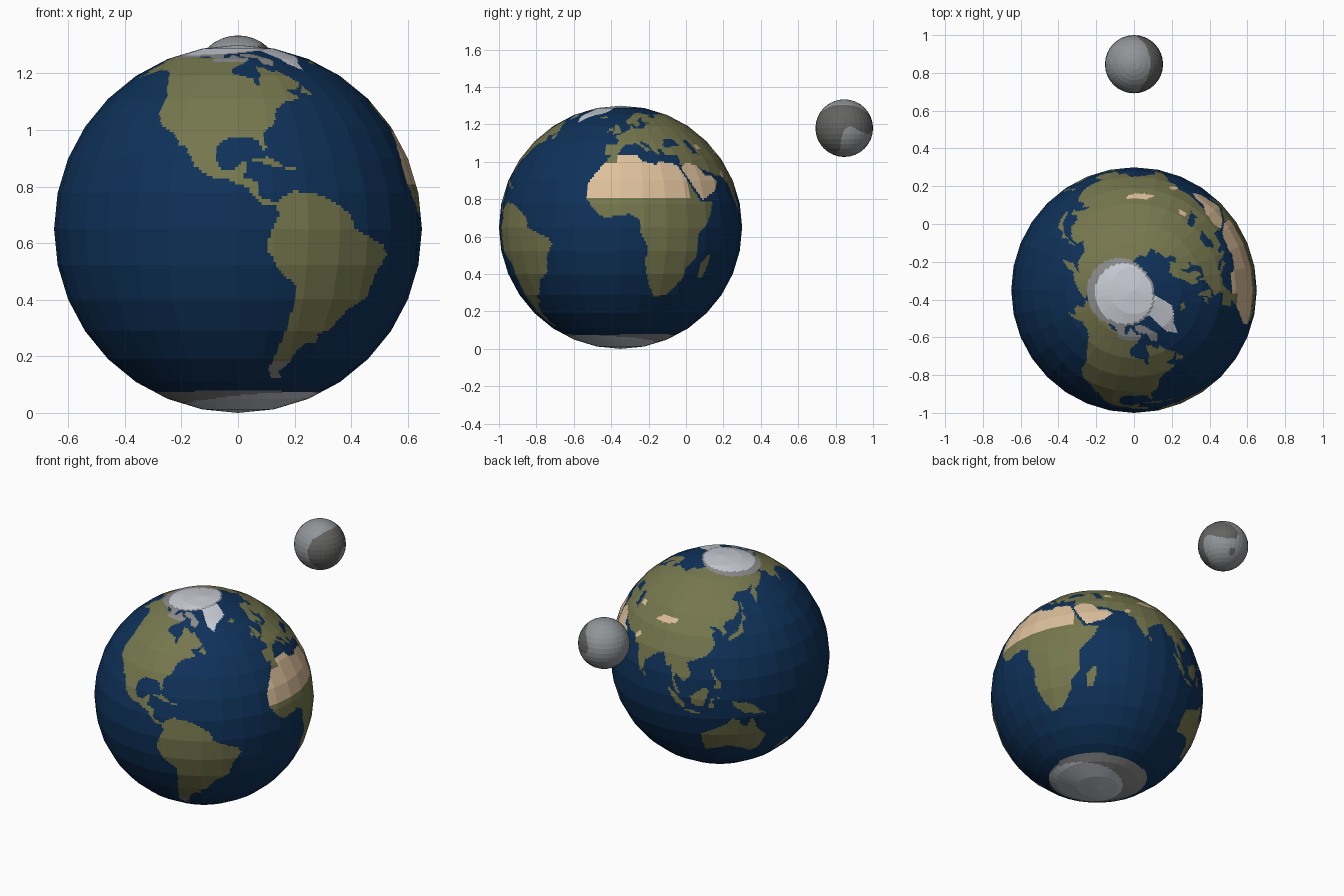
import bpy, bmesh
from math import sin, cos, radians, pi
from mathutils import Vector


def material(name, r, g, b):
    m = bpy.data.materials.new(name)
    m.diffuse_color = (r, g, b, 1)
    return m


OCEAN, LAND, DESERT, ICE, FROST = range(5)
globe_mats = [material("ocean_blue", .0045, .031, .10), material("land_green", .18, .185, .075),
              material("desert_sand", .73, .53, .33), material("ice_white", .58, .60, .66),
              material("frost_grey", .26, .26, .26)]
moon_mats = [material("moon_light_grey", .28, .30, .31), material("moon_dark_grey", .125, .125, .12)]

# Coarse coast outlines: (longitude, latitude) in degrees
NORTH_AMERICA = [
    (-168, 66), (-162, 70), (-156, 71), (-141, 70), (-128, 70), (-115, 68), (-100, 68), (-95, 72),
    (-86, 68.5), (-82, 69), (-82, 67), (-87, 64), (-94, 61), (-94, 58), (-88, 56.5), (-82, 55),
    (-82, 52.5), (-79, 51.5), (-79, 55), (-77, 57), (-78, 62.5), (-73, 62), (-69, 59), (-65, 60),
    (-62, 57), (-56, 52.5), (-60, 50), (-66, 50), (-65, 48), (-61, 46), (-66, 44), (-70, 43.5),
    (-74, 40.5), (-76, 35), (-81, 31.5), (-80, 26), (-81, 25), (-83, 29), (-85, 30), (-94, 29.5),
    (-97, 27.5), (-111, 27.5), (-114, 31), (-117, 33), (-120.5, 34.5), (-124, 40), (-124, 47),
    (-128, 51), (-134, 58), (-140, 60), (-148, 60.5), (-153, 58), (-162, 55), (-157, 58.5),
    (-162, 59), (-165, 61), (-161, 64.5)]
CENTRAL_AMERICA = [
    (-97, 28), (-97.5, 22), (-95, 18.5), (-91, 18.7), (-90, 21), (-87, 21.4), (-88, 16), (-83.5, 15),
    (-83.5, 11), (-81, 9), (-77.5, 8.8), (-78, 7.3), (-80.5, 7.3), (-83, 8.3), (-87, 13), (-94, 16),
    (-97, 15.8), (-105, 20), (-106, 23), (-110, 28)]
SOUTH_AMERICA = [
    (-78, 8.5), (-72, 12), (-62, 10.5), (-52, 5), (-50, 0), (-44, -2.5), (-37, -5), (-35, -8),
    (-39, -14), (-41, -22), (-48, -26), (-53, -33), (-58, -35), (-57, -38), (-62, -39), (-65, -42),
    (-66, -47), (-69, -51), (-66, -55), (-72, -54), (-75, -50), (-73, -40), (-71, -30), (-70, -18),
    (-76, -14), (-81, -6), (-80, -2), (-77, 4)]
AFRICA = [
    (-6, 36), (10, 37), (11, 33.5), (20, 31), (22, 33), (33, 31), (37, 22), (43, 12), (51, 12),
    (48, 5), (40, -4), (40, -15), (35, -20), (35, -24), (32, -28), (27, -34), (19, -34.5), (15, -27),
    (12, -17), (13.5, -10), (9, -1), (9, 4), (4, 6.3), (-8, 4.5), (-13, 8.5), (-17, 14), (-17, 21),
    (-13, 27), (-9.5, 31)]
EUROPE = [
    (-9, 37), (-9, 43), (-2, 43.5), (-1, 46), (-4.5, 48.5), (2, 51), (8, 54), (8.5, 57.5), (10.5, 57),
    (10.5, 54.5), (20, 54.7), (22, 57.5), (24, 59), (30, 60), (22, 60.5), (22, 63), (25, 65.5),
    (21, 64.5), (17, 61.5), (18.5, 60), (16, 56.5), (13, 55.5), (11, 59), (7, 58), (5, 61), (12, 66),
    (19, 70), (27, 71), (40, 67.5), (33, 66.5), (38, 64), (44, 66), (45, 68), (60, 69), (60, 25.3),
    (57, 27), (51, 28), (48, 30), (35, 31), (36, 36.5), (30, 36.5), (27, 37), (26.5, 40), (23, 40.5),
    (24, 38), (22.5, 36.5), (19.5, 40.5), (19, 42.5), (13.5, 45.5), (13, 44), (18.5, 40), (16, 38),
    (15, 40.5), (10, 44), (6, 43), (3, 43), (0, 39.5), (-2, 36.8), (-5.5, 36)]
ASIA = [
    (59.5, 69), (68, 68.5), (70, 73), (80, 73), (88, 75.5), (104, 77.7), (113, 74), (130, 71),
    (140, 72.5), (160, 70), (180, 69), (190, 66), (178, 62.5), (170, 60), (163, 59), (162, 56),
    (157, 51), (156, 57), (163, 62), (155, 59.5), (142, 59), (135.5, 54.5), (141, 53), (140, 48),
    (135, 43.5), (129, 42), (127.5, 39.5), (129.5, 36), (126.5, 34.5), (126, 37.5), (121.5, 39.5),
    (118, 39), (122, 37), (119.5, 35), (122, 31), (121, 28), (117, 23.5), (110, 21), (106, 19.5),
    (109, 13), (105, 9), (100.5, 13.5), (99.5, 10), (103.5, 2), (101, 3), (98.5, 9), (97.5, 16.5),
    (94, 16), (91.5, 22.5), (87, 21), (80, 15.5), (80, 11), (77.5, 8), (73, 17), (72.5, 21),
    (69, 21.5), (67, 25), (59.5, 25.3)]
AUSTRALIA = [
    (114, -22), (122, -18), (129, -15), (131, -11.5), (136, -12), (136, -15), (140, -17.5),
    (142.5, -11), (146, -19), (153, -26), (150, -37), (145, -38.5), (138, -34), (131, -31.5),
    (124, -33), (116, -35), (115, -32)]
GREENLAND = [(-73, 78), (-68, 76), (-58, 75.5), (-54, 70), (-51, 64), (-44, 60), (-40, 65),
             (-22, 70.5), (-18, 76), (-12, 83), (-60, 83)]
BAFFIN = [(-80, 73.5), (-72, 71.5), (-62, 66.5), (-65, 62.5), (-72, 64.5), (-73, 68), (-88, 70.5),
          (-88, 73.5)]
VICTORIA = [(-118, 71.5), (-115, 69), (-102, 68.5), (-105, 73)]
ARABIA = [(35, 29), (39, 32), (46, 31), (48, 29.5), (51, 25), (56, 25), (59.5, 22), (55, 17.5),
          (44, 13), (42.5, 16), (39, 21)]
MADAGASCAR = [(44, -17), (49.5, -12.5), (50, -16), (47, -25), (44, -24)]
NEW_GUINEA = [(131, -1), (141, -2.5), (150, -10), (143, -9), (138, -8), (133, -4)]
BORNEO = [(109, 1.5), (117, 7), (119, 5), (116, -4), (110, -3)]
SUMATRA = [(95.5, 5.5), (98, 4), (106, -3), (105.5, -6), (101, -3)]
JAVA = [(105.5, -6.3), (114, -7.3), (114, -8.6), (106, -7.7)]
SULAWESI = [(119, -5), (120, 1), (125, 1.5), (121, 0), (122, -5)]
PHILIPPINES = [(120, 16), (121, 18.5), (122, 14), (126, 9), (125, 6), (122, 7), (123, 10)]
JAPAN = [(130, 31.5), (131, 34), (136.5, 37), (140, 41), (142, 45.5), (145, 43.3), (141, 41.5),
         (141, 36), (135.5, 33.7)]
SAKHALIN = [(142, 46), (142.5, 54), (144, 49)]
NEW_ZEALAND = [(173, -35), (178, -38), (170, -46.5), (167, -46)]
BRITAIN = [(-5.5, 50), (1.5, 51.3), (0, 53.5), (-2, 57.5), (-5, 58.5), (-5, 54)]
IRELAND = [(-10, 52), (-6, 52.3), (-6, 55), (-9.5, 54)]
ICELAND = [(-24, 65.5), (-19, 63.4), (-14, 65), (-16, 66.4)]
CUBA = [(-85, 22), (-80, 23), (-74.5, 20.2), (-78, 20)]
HISPANIOLA = [(-74.4, 18.3), (-73, 20), (-68.5, 18.5)]
NEWFOUNDLAND = [(-59.3, 47.7), (-56, 51.5), (-53, 47)]
SRI_LANKA = [(80, 9.5), (82, 7), (80.3, 6)]
BLACK_SEA = [(28, 42), (31, 46.5), (38, 47), (41.5, 42), (35, 42), (31, 41)]
CASPIAN = [(47, 45), (48, 42), (50, 40), (49, 37.5), (54, 37), (53, 41), (51, 46.5)]
TARIM = [(78, 38), (82, 41), (95, 41), (94, 38.5), (84, 37)]
THAR = [(66, 25), (69, 28), (72, 27), (69, 24)]
KARAKUM = [(55, 40), (55, 43), (60, 43), (61, 40)]

# First match wins
REGIONS = [(p, c) for c, group in (
    (OCEAN, (BLACK_SEA, CASPIAN)), (ICE, (GREENLAND,)), (FROST, (BAFFIN, VICTORIA)),
    (DESERT, (ARABIA, TARIM, THAR, KARAKUM)),
    (LAND, (AFRICA, NORTH_AMERICA, CENTRAL_AMERICA, SOUTH_AMERICA, EUROPE, ASIA, AUSTRALIA,
            MADAGASCAR, NEW_GUINEA, BORNEO, SUMATRA, JAVA, SULAWESI, PHILIPPINES, JAPAN, SAKHALIN,
            NEW_ZEALAND, BRITAIN, IRELAND, ICELAND, CUBA, HISPANIOLA, NEWFOUNDLAND, SRI_LANKA)),
) for p in group]
BOXES = [(min(x for x, y in p), max(x for x, y in p), min(y for x, y in p), max(y for x, y in p))
         for p, c in REGIONS]


def inside(poly, x, y):
    hit = False
    x0, y0 = poly[-1]
    for x1, y1 in poly:
        if (y1 > y) != (y0 > y) and x < (x0 - x1) * (y - y1) / (y0 - y1) + x1:
            hit = not hit
        x0, y0 = x1, y1
    return hit


def globe_colour(lon, lat):
    # polar caps with a frosty rim
    if lat < -62.3 + .6 * sin(radians(3 * lon)):
        return ICE if lat < -69.5 + 6.5 * cos(radians(lon + 40)) else FROST
    cap = 76.5 - 5.5 * cos(radians(lon + 160))
    if lat > cap:
        return ICE
    if lat > cap - 1 - 3 * max(0, cos(radians(lon - 165))):
        return FROST
    x = lon + 360 if lon < -169 else lon
    for (poly, colour), (a, b, c, d) in zip(REGIONS, BOXES):
        if a <= x <= b and c <= lat <= d and inside(poly, x, lat):
            if poly is AFRICA and lat > 14 and lon < 37 and not (lat > 32 and lon < -2):
                return DESERT
            if poly is NORTH_AMERICA and lat > 66 and lon > -110:
                return FROST
            if poly is SOUTH_AMERICA and lat < -46:
                return FROST
            return colour
    return OCEAN


# Moon patches
MARE = [(-85, 5), (-75, 35), (-40, 52), (0, 55), (40, 50), (75, 30), (88, 8), (80, -8), (55, -12),
        (35, -6), (12, 4), (0, -2), (-6, -22), (-12, -48), (-30, -62), (-55, -50), (-78, -25)]
SPOT = [(70, -32), (84, -30), (88, -42), (78, -50), (68, -44)]


def moon_colour(lon, lat):
    return int(inside(MARE, lon, lat) or inside(SPOT, lon, lat))


def painted_sphere(name, centre, radius, k, mats, colour, segs=32, rings=16):
    """Flat-faced globe; each facet is cut into k x k flat cells, coloured by longitude/latitude."""
    def corner(i, j):
        lat, lon = pi * i / rings - pi / 2, 2 * pi * j / segs - pi
        return Vector((cos(lat) * cos(lon), cos(lat) * sin(lon), sin(lat))) * radius

    nu, nv = segs * k, rings * k
    verts = []
    for r in range(nv + 1):
        i, v = min(r // k, rings - 1), 0
        v = r / k - i
        edge = [corner(i, j).lerp(corner(i + 1, j), v) for j in range(segs + 1)]
        verts += [edge[c // k].lerp(edge[c // k + 1], c % k / k) for c in range(nu)]
    faces, index = [], []
    for r in range(nv):
        for c in range(nu):
            d = (c + 1) % nu
            faces.append((r * nu + c, r * nu + d, (r + 1) * nu + d, (r + 1) * nu + c))
            index.append(colour((c + .5) * 360 / nu - 180, (r + .5) * 180 / nv - 90))
    mesh = bpy.data.meshes.new(name)
    mesh.from_pydata(verts, [], faces)
    for m in mats:
        mesh.materials.append(m)
    mesh.polygons.foreach_set("material_index", index)
    bm = bmesh.new()
    bm.from_mesh(mesh)
    bmesh.ops.remove_doubles(bm, verts=bm.verts, dist=1e-6)  # close the poles
    for f in bm.faces:
        f.smooth = False
    bm.to_mesh(mesh)
    bm.free()
    obj = bpy.data.objects.new(name, mesh)
    obj.location = centre
    bpy.context.collection.objects.link(obj)


painted_sphere("globe", (0, -.35, .65), .65, 12, globe_mats, globe_colour)
painted_sphere("moon", (0, .846, 1.18), .154, 5, moon_mats, moon_colour)
